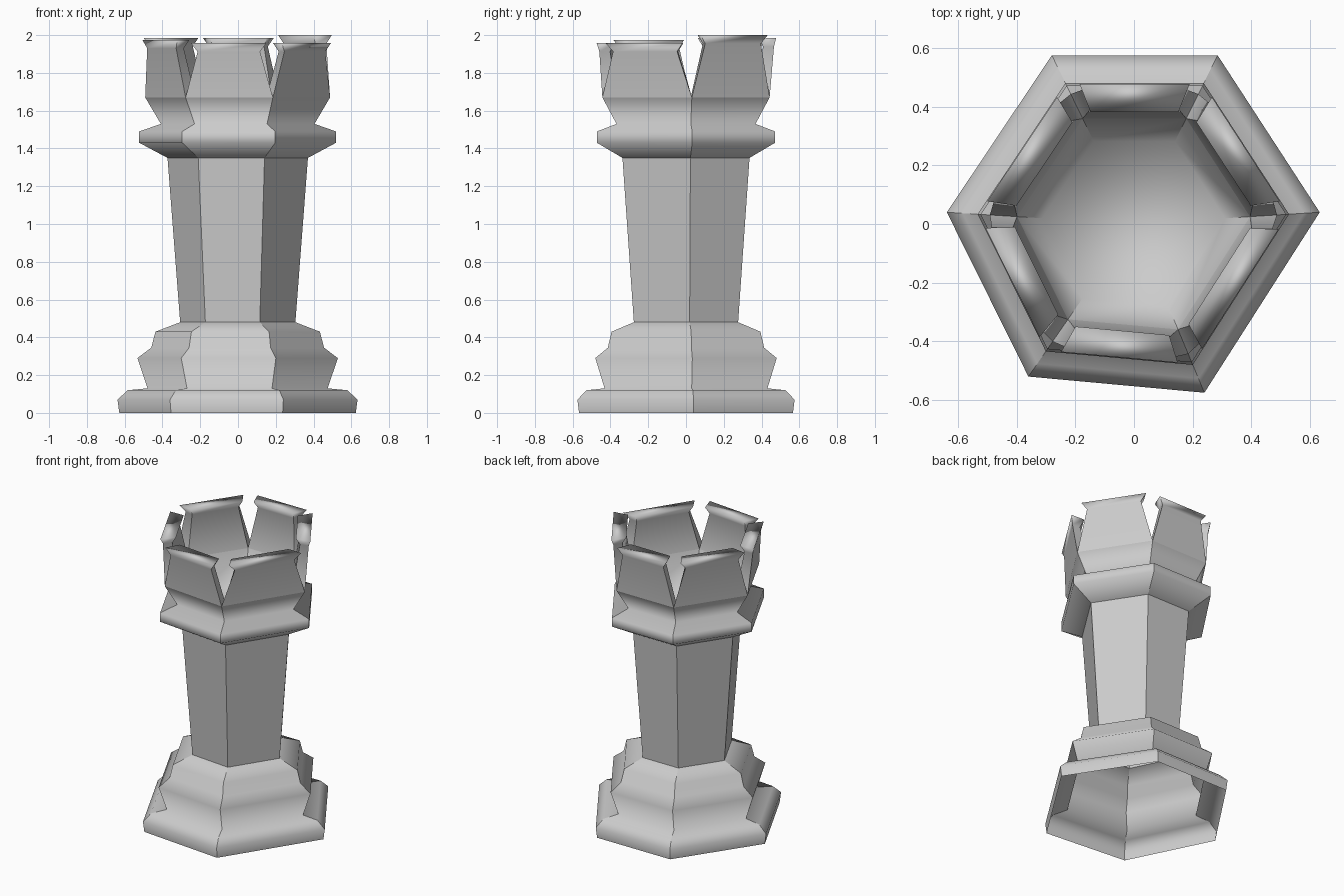
import bpy, bmesh, math
from mathutils import Vector

if "Cube" in bpy.data.objects:
    bpy.data.objects.remove(bpy.data.objects["Cube"])

# Slightly irregular hexagon shared by every part, counter-clockwise
HEX = [Vector(p) for p in ((0.24, -0.575), (0.633, 0.04), (0.285, 0.575),
                           (-0.28, 0.575), (-0.638, 0.04), (-0.36, -0.52))]


def hex_ring(z, s):
    return [(p.x * s, p.y * s, z) for p in HEX]


def loft(bm, rings, cap=False):
    """Skin closed rings; the edges running along the loft stay sharp."""
    loops = [[bm.verts.new(c) for c in r] for r in rings]
    n = len(loops[0])
    for lo, hi in zip(loops, loops[1:]):
        for i in range(n):
            j = (i + 1) % n
            bm.faces.new((lo[i], lo[j], hi[j], hi[i])).smooth = True
            bm.edges.get((lo[i], hi[i])).smooth = False
    if cap:
        bm.faces.new(loops[-1]).smooth = True


def finish(bm, name, limit=50):
    """Make creases sharper than the limit hard and add the object."""
    for e in bm.edges:
        if len(e.link_faces) == 2 and e.calc_face_angle() > math.radians(limit):
            e.smooth = False
    mesh = bpy.data.meshes.new(name)
    bm.to_mesh(mesh)
    bm.free()
    ob = bpy.data.objects.new(name, mesh)
    bpy.context.collection.objects.link(ob)
    return ob


def profile_part(name, profile, cap=False):
    bm = bmesh.new()
    loft(bm, [hex_ring(z, s) for z, s in profile], cap)
    return finish(bm, name)


# Stepped hollow foot, open underneath
profile_part("base", [(0, 0.985), (0.07, 1.0), (0.12, 0.915), (0.13, 0.75),
                      (0.29, 0.835), (0.345, 0.72), (0.43, 0.685), (0.48, 0.48)])

# Flaring column
profile_part("shaft", [(0.48, 0.48), (1.35, 0.585)])

# Collar and the bowl of the tower head
profile_part("collar", [(1.35, 0.585), (1.43, 0.82), (1.49, 0.82),
                        (1.53, 0.64), (1.67, 0.77)])

# Sunken well with its floor
profile_part("well", [(1.67, 0.625), (1.46, 0.49)], cap=True)

# Battlements: one per side, V-shaped gaps, flared lip on top
TOPS = [1.958, 2.0, 1.985, 1.985, 1.975, 1.957]
bm = bmesh.new()
for k, top in enumerate(TOPS):
    a, b = HEX[k], HEX[(k + 1) % 6]

    def section(z, outer, inner, inset):
        p, q = a.lerp(b, inset), b.lerp(a, inset)
        return [(v.x * s, v.y * s, z) for v, s in
                ((p, outer), (q, outer), (q, inner), (p, inner))]

    loft(bm, [section(1.67, 0.77, 0.625, 0),
              section(top - 0.045, 0.81, 0.71, 0.16),
              section(top, 0.83, 0.665, 0.1)], cap=True)
finish(bm, "battlements", 25)
